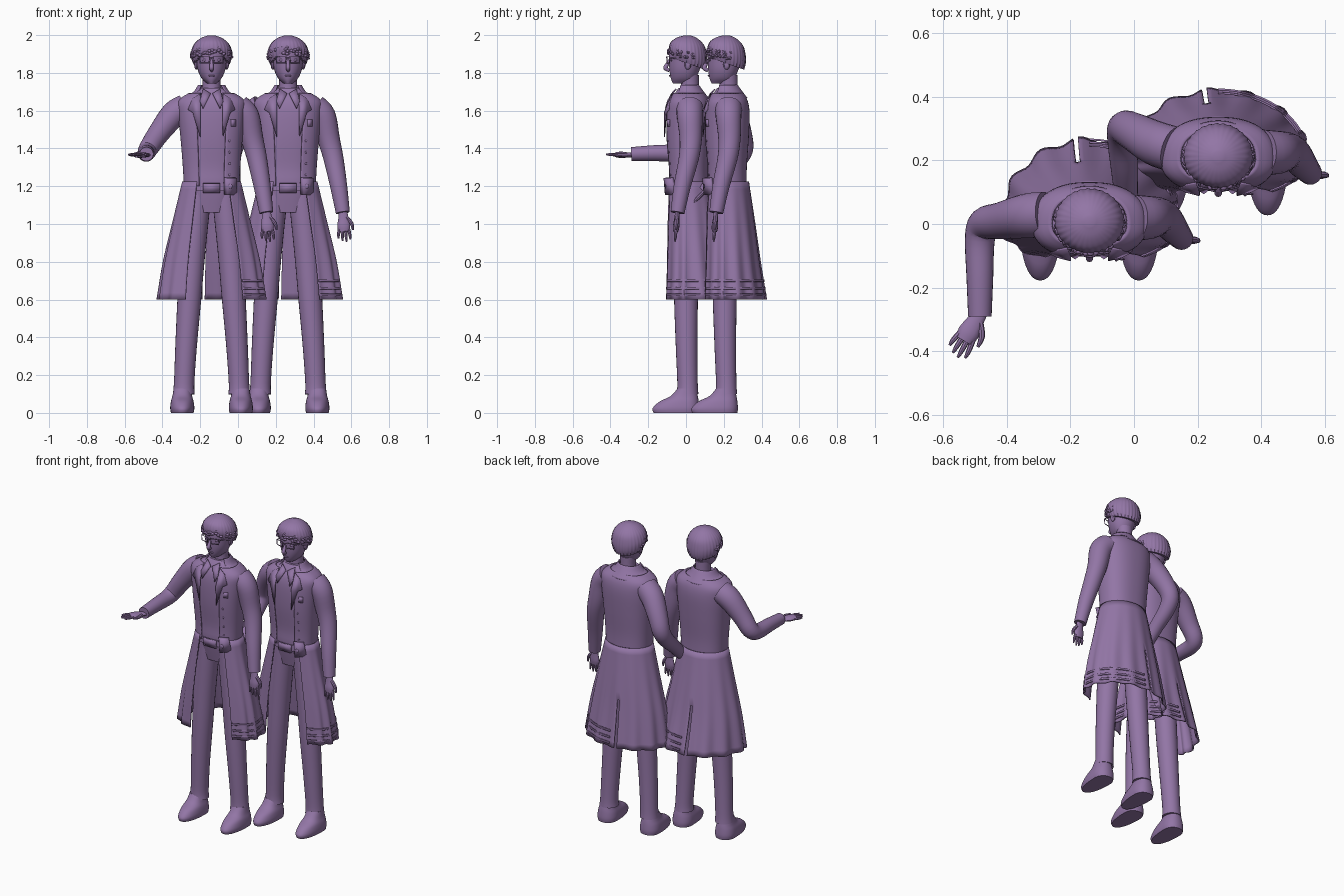
import bpy, math, random
from mathutils import Vector

cube = bpy.data.objects.get("Cube")
if cube:
    bpy.data.objects.remove(cube)
random.seed(4)
TAU = math.tau

purple = bpy.data.materials.new("soft purple")
purple.use_nodes = True
colour = (0.29, 0.18, 0.38, 1)
purple.diffuse_color = colour
purple.node_tree.nodes["Principled BSDF"].inputs["Base Color"].default_value = colour

origin = Vector((0, 0, 0))
made = []


def place(name, data):
    ob = bpy.data.objects.new(name, data)
    ob.location = origin
    data.materials.append(purple)
    bpy.context.collection.objects.link(ob)
    return ob


def solid(name, verts, faces, thick=0):
    me = bpy.data.meshes.new(name)
    me.from_pydata(verts, [], faces)
    ob = place(name, me)
    made.append(ob)
    if thick:
        mod = ob.modifiers.new("thickness", 'SOLIDIFY')
        mod.thickness, mod.offset = thick, 0
    return ob


def resample(rows, k=4):
    """Smooth spline through rows of numbers."""
    out = []
    for i in range(len(rows) - 1):
        a, b, c, d = (rows[min(max(j, 0), len(rows) - 1)] for j in range(i - 1, i + 3))
        for s in range(k):
            t = s / k
            out.append([q + 0.5 * t * (r - p + t * (2*p - 5*q + 4*r - e + t * (3*(q - r) + e - p)))
                        for p, q, r, e in zip(a, b, c, d)])
    return out + [list(rows[-1])]


def bridge(rows, n, closed):
    m = n if closed else n - 1
    return [(i*n + j, i*n + (j + 1) % n, (i + 1)*n + (j + 1) % n, (i + 1)*n + j)
            for i in range(rows - 1) for j in range(m)]


def shell(name, rings, th=(0, TAU), n=48, off=0, flute=0, freq=14, slit=None,
          p=2, cx=0, cy=0, thick=0, shear=0):
    """Rings from the top down: z, half width, front depth, back depth."""
    closed = th[1] - th[0] > TAU - 0.01
    rows = resample(rings)
    verts = []
    for i, (z, rx, rf, rb) in enumerate(rows):
        for j in range(n):
            a = th[0] + (th[1] - th[0]) * j / (n if closed else n - 1)
            s, c = math.sin(a), math.cos(a)
            s, c = (math.copysign(abs(v) ** (2 / p), v) for v in (s, c))
            w = 1 + flute * i / (len(rows) - 1) * math.sin(freq * a)
            y = -c * ((rf if c > 0 else rb) + off) * w
            verts.append((cx + s * (rx + off) * w, cy + y,
                          z - shear * y * i / (len(rows) - 1)))
    faces = bridge(len(rows), n, closed)
    if slit:
        col = round((slit[0] - th[0]) / (th[1] - th[0]) * (n - 1))
        faces = [f for f in faces if f[0] % n != col or verts[f[0]][2] > slit[1]]
    if closed:
        faces += [tuple(range(n))[::-1], tuple(range(len(verts) - n, len(verts)))]
    return solid(name, verts, faces, thick)


def tube(name, path, n=16, flat=1):
    """Round limb along a path of x, y, z, radius."""
    rows = resample(path)
    pts = [Vector(r[:3]) for r in rows]
    verts = []
    for i, c in enumerate(pts):
        t = (pts[min(i + 1, len(pts) - 1)] - pts[max(i - 1, 0)]).normalized()
        u = t.cross(Vector((1, 0, 0))).normalized()
        v = t.cross(u)
        for j in range(n):
            a = TAU * j / n
            verts.append(c + rows[i][3] * (u * math.cos(a) * flat + v * math.sin(a)))
    faces = bridge(len(rows), n, True)
    faces += [tuple(range(n))[::-1], tuple(range(len(verts) - n, len(verts)))]
    return solid(name, verts, faces)


def ball(name, c, r, n=8):
    rows = [(c[2] + r[2] * math.cos(k * math.pi / n), math.sin(k * math.pi / n))
            for k in range(n + 1)]
    verts = [(c[0] + r[0] * (s + .01) * math.cos(TAU*j/n), c[1] + r[1] * (s + .01) * math.sin(TAU*j/n), z)
             for z, s in rows for j in range(n)]
    return solid(name, verts, bridge(n + 1, n, True))


def wire(name, pts, r=0.003, cyclic=True):
    cu = bpy.data.curves.new(name, 'CURVE')
    cu.dimensions, cu.bevel_depth, cu.bevel_resolution = '3D', r, 1
    sp = cu.splines.new('POLY')
    sp.points.add(len(pts) - 1)
    for q, co in zip(sp.points, pts):
        q.co = (*co, 1)
    sp.use_cyclic_u = cyclic
    place(name, cu)


TORSO = [(1.72, .06, .04, .065), (1.69, .11, .06, .085), (1.65, .165, .085, .11),
         (1.58, .165, .098, .12), (1.45, .152, .098, .115), (1.3, .14, .085, .105),
         (1.2, .135, .085, .105), (1.06, .10, .06, .07)]


def front_y(x, z):
    r = min(resample(TORSO, 8), key=lambda row: abs(row[0] - z))
    return -r[2] * max(0, 1 - abs(x / r[1]) ** 2.4) ** (1 / 2.4)


def plate(name, pts, lift=0.012, thick=0.006):
    solid(name, [(x, front_y(x, z) - lift, z) for x, z in pts], [tuple(range(len(pts)))], thick)


def rect(name, x, z, w, h, lift, thick):
    plate(name, [(x - w, z - h), (x + w, z - h), (x + w, z + h), (x - w, z + h)], lift, thick)


def hand(side, p, d):
    p, d = Vector(p), Vector(d).normalized()
    v = d.cross(d.cross(Vector((1, 0, 0)))).normalized()

    def at(along, across, r):
        return (*(p + d * along + v * across), r)
    tube(side + "_palm", [at(-.02, 0, .022), at(.02, 0, .027), at(.06, 0, .034), at(.09, 0, .028)], 12, .5)
    for k, length in enumerate((.05, .065, .07, .06)):
        x = (1.5 - k) * .016
        tube(side + "_finger", [at(.075, x, .009), at(.075 + length * .6, x * 1.25, .008),
                                at(.075 + length, x * 1.3, .004)], 8)
    tube(side + "_thumb", [at(.015, -.015, .011), at(.05, -.042, .01), at(.085, -.048, .005)], 8)


def head():
    shell("neck", [(1.79, .05, .045, .05), (1.72, .047, .045, .05), (1.65, .06, .05, .055)], cy=.018)
    shell("head", [(1.97, .05, .055, .05), (1.92, .08, .088, .085), (1.86, .079, .09, .085),
                   (1.81, .071, .087, .07), (1.77, .052, .08, .05), (1.745, .026, .07, .02)])
    hair = [(1.999, .015, .015, .015), (1.985, .055, .052, .055), (1.955, .09, .085, .09),
            (1.915, .107, .098, .102), (1.88, .106, .095, .102), (1.85, .095, .088, .093)]
    shell("hair", hair, n=120, flute=.02, freq=30, cy=.008, shear=.35)
    # Curly fringe around the front and sides
    for k in range(70):
        a, z = random.uniform(-1.9, 1.9), random.uniform(1.895, 1.95)
        w = .107 - max(0, z - 1.92) * .6
        y = -w * .93 * math.cos(a)
        ball("hair_curl", (w * .97 * math.sin(a), y + .008, z - .2 * (y + .09)), (.012, .01, .008), 6)
    tube("nose", [(0, -.086, 1.87, .006), (0, -.1, 1.845, .01), (0, -.108, 1.825, .012),
                  (0, -.088, 1.812, .008)], 10)
    ball("mouth", (0, -.083, 1.785), (.018, .007, .005))
    for s in (-1, 1):
        ball("ear", (s * .08, .01, 1.845), (.012, .018, .028))
        ball("eye", (s * .035, -.078, 1.868), (.014, .006, .007))
        x0, x1 = s * .01, s * .064
        wire("glasses_rim", [(x0, -.102, 1.885), (x1, -.088, 1.885), (x1 * .95, -.088, 1.852), (x0 * 1.4, -.1, 1.852)])
        wire("glasses_temple", [(x1, -.088, 1.88), (s * .084, 0, 1.87)], cyclic=False)
    wire("glasses_bridge", [(-.01, -.102, 1.878), (.01, -.102, 1.878)], cyclic=False)


def coat(hem):
    shell("jacket", TORSO[1:7], (.4, TAU - .4), 64, .008, p=2.4, thick=.008)
    skirt = [(1.225, .152, .1, .125), (1.0, .205, .11, .1 + hem * .27),
             (.8, .25, .115, .06 + hem * .58), (.6, .28, .122, hem)]
    shell("coat_skirt", skirt, (.62, TAU - .53), 96, flute=.035, slit=(math.pi + .125, .9), thick=.007)
    # Raised bands above the hem, left half
    for z in (.625, .66, .7):
        t = (.8 - z) / .2
        band = [[zz] + [a + (b - a) * t for a, b in zip(skirt[2][1:], skirt[3][1:])] for zz in (z + .006, z - .006)]
        shell("hem_band", band, (.64, math.pi), 60, .007, thick=.006)
    shell("coat_collar", [(1.735, .068, .05, .06), (1.7, .09, .065, .085), (1.665, .135, .08, .112)],
          (.9, TAU - .9), cy=.005, thick=.008)
    for s in (-1, 1):
        plate("lapel", [(s * x, z) for x, z in ((.06, 1.69), (.10, 1.665), (.125, 1.605), (.1, 1.59),
                                                (.06, 1.46), (.058, 1.59))], .02)
        plate("shirt_collar", [(s * x, z) for x, z in ((.005, 1.69), (.045, 1.715), (.062, 1.65), (.045, 1.61))], .016)
    for z in (1.26, 1.32, 1.38, 1.44):
        ball("coat_button", (.095, front_y(.095, z) - .014, z), (.006, .004, .006))
    rect("chest_pocket", .115, 1.535, .012, .018, .016, .006)


def person(place_at, right_arm, right_hand, hem):
    global origin
    origin = Vector(place_at)
    head()
    shell("torso", TORSO, n=64, p=2.4)
    coat(hem)
    shell("belt", [(1.215, .136, .088, .107), (1.175, .134, .088, .105)], off=.004, p=2.4)
    rect("belt_buckle", 0, 1.19, .045, .025, .012, .012)
    rect("belt_pouch", .1, 1.2, .026, .045, .03, .03)
    ball("pouch_stud", (.1, front_y(.1, 1.2) - .046, 1.2), (.012, .004, .012))
    for s, side in ((-1, "right"), (1, "left")):
        tube(side + "_trouser_leg", [(s * .068, 0, 1.19, .07), (s * .1, 0, .85, .067), (s * .118, 0, .6, .063),
                                     (s * .135, .003, .35, .057), (s * .145, .008, .16, .054),
                                     (s * .147, .008, .1, .058)], 24)
        shell(side + "_shoe", [(.13, .045, .045, .052), (.09, .052, .08, .062), (.06, .06, .14, .067),
                               (.025, .064, .176, .07), (0, .06, .172, .067)], cx=s * .155, p=2.2)
    tube("right_sleeve", right_arm, 24)
    hand("right", *right_hand)
    tube("left_sleeve", [(.14, .02, 1.615, .072), (.185, .02, 1.57, .068), (.215, .025, 1.45, .059),
                         (.24, .015, 1.35, .053), (.268, -.02, 1.2, .045), (.29, -.045, 1.06, .037)], 24)
    hand("left", (.292, -.047, 1.05), (.05, -.08, -1))


# Front figure reaching forward, and the figure standing behind
person((-.14, 0, 0),
       [(-.14, .03, 1.615, .072), (-.2, .025, 1.58, .07), (-.28, .01, 1.48, .058), (-.33, 0, 1.405, .052),
        (-.345, -.05, 1.378, .047), (-.345, -.17, 1.375, .042), (-.345, -.29, 1.37, .037)],
       ((-.35, -.29, 1.365), (-.5, -.85, .02)), .265)
person((.265, .205, 0),
       [(-.14, .03, 1.615, .072), (-.2, .05, 1.57, .07), (-.265, .085, 1.47, .06), (-.295, .095, 1.39, .054),
        (-.3, .05, 1.32, .048), (-.295, -.03, 1.25, .043), (-.29, -.11, 1.17, .037)],
       ((-.29, -.11, 1.17), (.1, -.7, -.7)), .215)

# Smooth shading with crisp edges
bpy.ops.object.select_all(action='DESELECT')
for ob in made:
    ob.select_set(True)
bpy.context.view_layer.objects.active = made[0]
bpy.ops.object.shade_smooth_by_angle(angle=math.radians(40))
